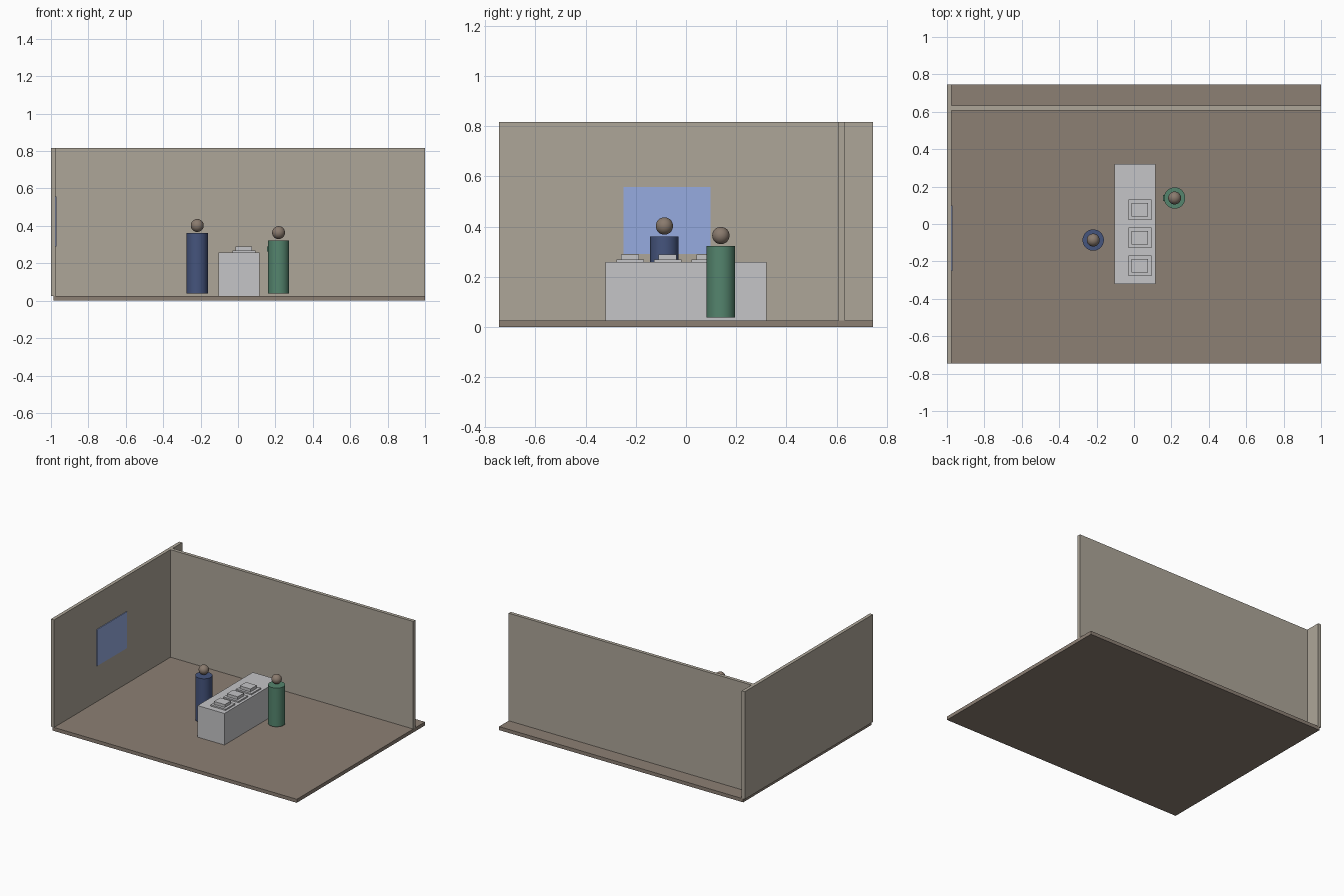
import bpy
import math

cube = bpy.data.objects.get("Cube")
if cube:
    bpy.data.objects.remove(cube, do_unlink=True)


def material(name, *srgb):
    """One flat colour, given as sRGB and stored as linear."""
    lin = [((c + 0.055) / 1.055) ** 2.4 for c in srgb] + [1]
    m = bpy.data.materials.new(name)
    m.use_nodes = True
    m.diffuse_color = lin
    m.node_tree.nodes["Principled BSDF"].inputs["Base Color"].default_value = lin
    return m


FLOOR = material("floor_brown", 0.55, 0.50, 0.455)
WALL = material("wall_beige", 0.68, 0.65, 0.60)
COUNTER = material("counter_grey", 0.77, 0.77, 0.78)
GLASS = material("window_blue", 0.59, 0.67, 0.88)
NAVY = material("navy_cloth", 0.27, 0.33, 0.49)
GREEN = material("green_cloth", 0.33, 0.52, 0.43)
SKIN = material("skin_brown", 0.54, 0.48, 0.43)


def finish(name, mat, smooth=False):
    ob = bpy.context.object
    ob.name = name
    ob.data.materials.append(mat)
    if smooth:
        bpy.ops.object.shade_smooth_by_angle(angle=math.radians(40))
    return ob


def box(name, mat, x, y, z):
    """Box from its (low, high) range along each axis."""
    spans = (x, y, z)
    bpy.ops.mesh.primitive_cube_add(size=1, location=[(a + b) / 2 for a, b in spans])
    bpy.context.object.scale = [b - a for a, b in spans]
    bpy.ops.object.transform_apply(location=False, rotation=False, scale=True)
    return finish(name, mat)


def person(name, cloth, x, y, top):
    """Cylinder body with a ball head just above it."""
    foot = 0.038
    bpy.ops.mesh.primitive_cylinder_add(
        vertices=32, radius=0.057, depth=top - foot, location=(x, y, (top + foot) / 2))
    finish(name + "_body", cloth, True)
    bpy.ops.mesh.primitive_uv_sphere_add(
        segments=32, ring_count=16, radius=0.0345, location=(x, y, top + 0.041))
    finish(name + "_head", SKIN, True)


# Room shell
GROUND = 0.026
HEIGHT = 0.817
DEPTH = 0.745
box("floor", FLOOR, (-0.987, 1), (-DEPTH, DEPTH), (0, GROUND))
box("side_wall", WALL, (-1, -0.975), (-DEPTH, DEPTH), (GROUND, HEIGHT))
box("back_wall", WALL, (-0.975, 1), (0.608, 0.633), (GROUND, HEIGHT))
box("window", GLASS, (-0.975, -0.97), (-0.25, 0.098), (0.29, 0.558))

# Counter with three stepped trays
TOP = 0.258
box("counter", COUNTER, (-0.104, 0.114), (-0.321, 0.321), (GROUND, TOP))
for i, y in enumerate((-0.223, -0.073, 0.077)):
    box(f"tray_base_{i + 1}", COUNTER, (-0.03, 0.094), (y - 0.055, y + 0.055), (TOP, 0.268))
    box(f"tray_block_{i + 1}", COUNTER, (-0.014, 0.074), (y - 0.036, y + 0.036), (0.268, 0.289))

# People on either side of the counter
person("seller", NAVY, -0.218, -0.086, 0.361)
person("customer", GREEN, 0.217, 0.139, 0.323)
box("customer_badge", GREEN, (0.156, 0.162), (0.124, 0.154), (0.264, 0.289))
